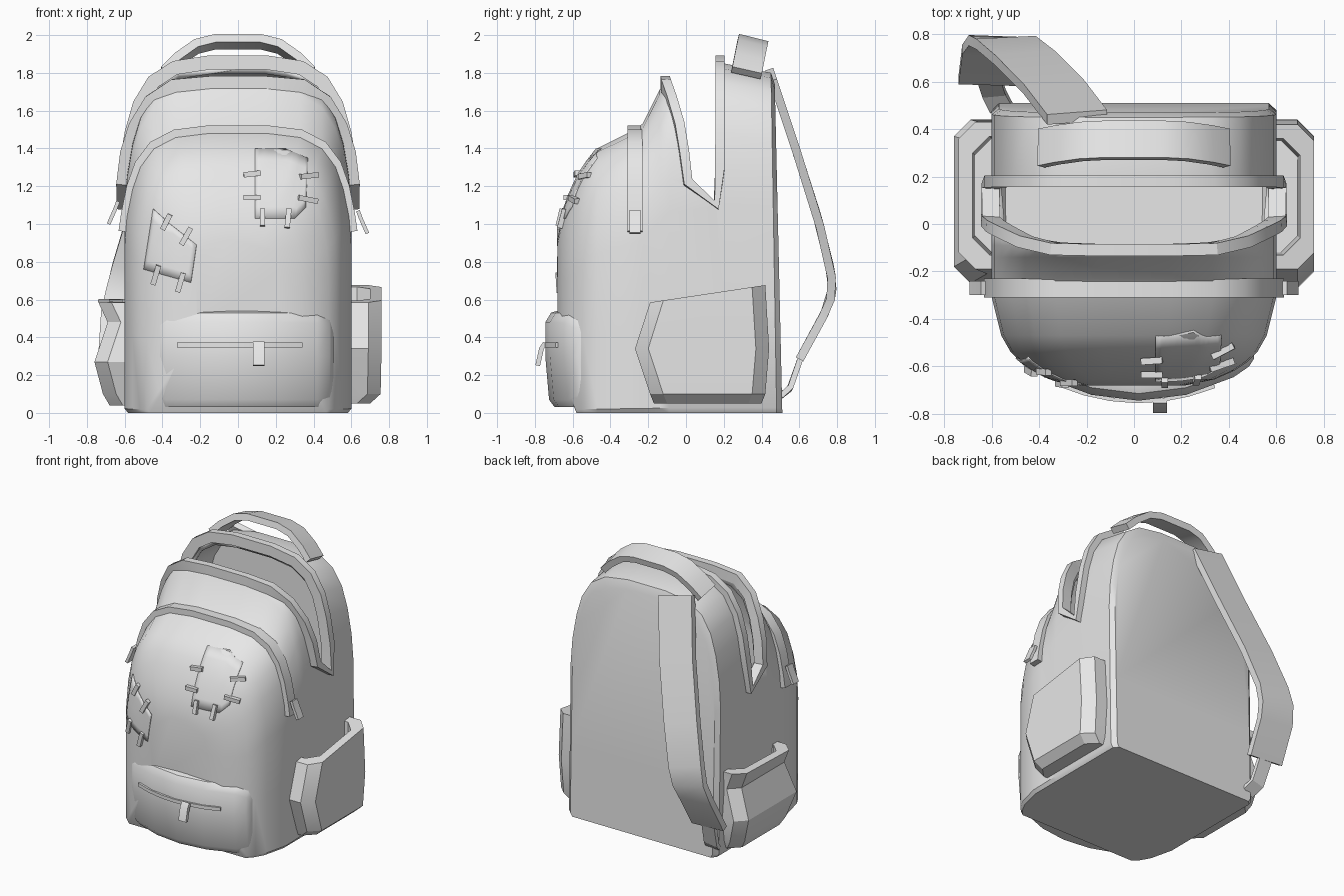
import bpy
import bmesh
from mathutils import Vector
from mathutils.bvhtree import BVHTree

cube = bpy.data.objects.get("Cube")
if cube:
    bpy.data.objects.remove(cube)

GREY = bpy.data.materials.new("grey_fabric")
GREY.use_nodes = True
GREY.diffuse_color = (0.8, 0.8, 0.8, 1)
for node in GREY.node_tree.nodes:
    if node.type == 'BSDF_PRINCIPLED':
        node.inputs["Base Color"].default_value = (0.8, 0.8, 0.8, 1)


def finish(bm, name, angle=0.5):
    """Turn a bmesh into a shaded grey object."""
    bmesh.ops.recalc_face_normals(bm, faces=bm.faces)
    mesh = bpy.data.meshes.new(name)
    bm.to_mesh(mesh)
    bm.free()
    mesh.materials.append(GREY)
    obj = bpy.data.objects.new(name, mesh)
    bpy.context.collection.objects.link(obj)
    bpy.ops.object.select_all(action='DESELECT')
    obj.select_set(True)
    bpy.context.view_layer.objects.active = obj
    bpy.ops.object.shade_smooth_by_angle(angle=angle)
    return obj


def loft(rings, closed=False):
    """Skin a row of equal-length rings, capping the ends unless closed."""
    bm = bmesh.new()
    rows = [[bm.verts.new(p) for p in ring] for ring in rings]
    n = len(rows[0])
    pairs = list(zip(rows, rows[1:])) + ([(rows[-1], rows[0])] if closed else [])
    for a, b in pairs:
        for i in range(n):
            j = (i + 1) % n
            bm.faces.new((a[i], a[j], b[j], b[i]))
    if not closed:
        bm.faces.new(rows[0])
        bm.faces.new(rows[-1])
    return bm


def strip(name, path, side, width, thick, closed=False):
    """Sweep a flat rectangle along a path; side is a vector or a function."""
    path = [Vector(p) for p in path]
    n = len(path)
    rings = []
    for i, p in enumerate(path):
        after = path[(i + 1) % n] if closed else path[min(i + 1, n - 1)]
        before = path[i - 1] if closed else path[max(i - 1, 0)]
        t = (after - before).normalized()
        s = Vector(side(p) if callable(side) else side)
        s = (s - t * s.dot(t)).normalized()
        u = t.cross(s) * thick / 2
        s = s * width / 2
        rings.append([p - s - u, p + s - u, p + s + u, p - s + u])
    return finish(loft(rings, closed), name)


# Arch cross-section, from the bottom corner up to the crown, mirrored
HALF = [(0.97, 0), (1, 0.015), (1, 0.3), (1, 0.6), (0.98, 0.7), (0.93, 0.8),
        (0.86, 0.88), (0.74, 0.945), (0.55, 0.985), (0.25, 1)]
ARCH = HALF + [(-x, z) for x, z in reversed(HALF)]


def arch(y, w, h, base=0.0, lean=0.0):
    return [(x * w, y - lean * z, base + z * (h - base)) for x, z in ARCH]


# Main bag body, from back panel to rounded front
sections = [(0.51, 0.57, 1.74, 0.0, 0.04), (0.48, 0.6, 1.8, 0.0, 0.03),
            (0.2, 0.6, 1.85), (-0.09, 0.6, 1.77), (-0.14, 0.6, 1.71),
            (-0.23, 0.6, 1.53), (-0.31, 0.6, 1.48), (-0.47, 0.56, 1.4),
            (-0.54, 0.52, 1.31), (-0.58, 0.48, 1.24, 0.0),
            (-0.62, 0.42, 1.15, 0.1), (-0.655, 0.34, 1.05, 0.22),
            (-0.68, 0.22, 0.92, 0.42)]
bm = loft([arch(*s) for s in sections])
bmesh.ops.recalc_face_normals(bm, faces=bm.faces)
surface = BVHTree.FromBMesh(bm)
bag_body = finish(bm, "bag_body", 0.6)

# Mouth notch and hollow inside
notch = [(-0.1, 2.2), (-0.1, 1.75), (-0.03, 1.5), (0, 1.22), (0.16, 1.1),
         (0.175, 1.2), (0.18, 2.2)]
mouth_cutter = finish(loft([[(x, y, z) for y, z in notch] for x in (-1, 1)]), "mouth_cutter")
hollow = [(-0.2, 0.55, 1.42, 0.05), (-0.12, 0.555, 1.68, 0.05),
          (0.19, 0.56, 1.8, 0.05), (0.42, 0.56, 1.76, 0.05)]
hollow_cutter = finish(loft([arch(*s) for s in hollow]), "hollow_cutter")
for cutter in (mouth_cutter, hollow_cutter):
    mod = bag_body.modifiers.new(cutter.name, 'BOOLEAN')
    mod.operation = 'DIFFERENCE'
    mod.solver = 'EXACT'
    mod.object = cutter
    bpy.ops.object.select_all(action='DESELECT')
    bpy.context.view_layer.objects.active = bag_body
    bag_body.select_set(True)
    bpy.ops.object.modifier_apply(modifier=mod.name)
for cutter in (mouth_cutter, hollow_cutter):
    bpy.data.objects.remove(cutter)

# Rim around the mouth: tall back arch, then the lower front lip
back_edge = [p for p in arch(0.18, 0.605, 1.855) if p[2] > 1.2]
lip = [(0.605, 0.16, 1.1), (0.605, 0.01, 1.22), (0.585, -0.01, 1.38),
       (0.54, -0.035, 1.52), (0.46, -0.075, 1.65), (0.34, -0.105, 1.73), (0.15, -0.11, 1.745)]
front_edge = [(-x, y, z) for x, y, z in lip] + lip[::-1]
strip("mouth_rim", back_edge + front_edge, lambda p: (p.x, 0, max(p.z - 1.1, 0)),
      0.075, 0.05, closed=True)

# Zip tape over the front compartment, with a pull at each end
tape = [p for p in arch(-0.27, 0.605, 1.495) if p[2] > 1.0]
tape = [(0.605, -0.27, 0.96)] + tape + [(-0.605, -0.27, 0.96)]
strip("front_zip_tape", tape, (0, 1, 0), 0.08, 0.055)
for label, sx, top in (("left", 1, 1.07), ("right", -1, 1.12)):
    strip(label + "_zip_pull", [(sx * 0.635, -0.27, top), (sx * 0.65, -0.27, top - 0.04),
                                (sx * 0.685, -0.27, top - 0.12)], (0, 1, 0), 0.06, 0.02)


# Front pocket, wrapped around the curved front
def pocket_y(x):
    return -0.745 + 0.62 * x * x


pocket = []
for x, low, high, depth in ((-0.485, 0.1, 0.46, 0.03), (-0.465, 0.05, 0.51, 0.01),
                            (-0.4, 0.03, 0.535, 0), (-0.2, 0.03, 0.54, 0), (0, 0.03, 0.54, 0),
                            (0.2, 0.03, 0.54, 0), (0.4, 0.03, 0.535, 0),
                            (0.465, 0.05, 0.51, 0.01), (0.485, 0.1, 0.46, 0.03)):
    y = pocket_y(x) + depth
    pocket.append([(x + 0.02, y + d, z) for d, z in
                   ((0.16, low), (0.05, low), (0.02, low + 0.04), (0, 0.3), (0, high - 0.06),
                    (0.03, high - 0.01), (0.06, high), (0.16, high))])
finish(loft(pocket), "front_pocket", 0.7)
slit = [(x / 100, pocket_y(x / 100 - 0.02) - 0.003, 0.36) for x in range(-32, 36, 11)]
strip("pocket_zip", slit, (0, 0, 1), 0.025, 0.015)
strip("pocket_zip_pull", [(0.11, -0.745, 0.37), (0.11, -0.765, 0.34), (0.11, -0.785, 0.25)],
      (1, 0, 0), 0.06, 0.025)


# Open side pockets, each a thick-walled cup against the body
def cup_ring(side, z, x, y0, y1, inset=0.0, tilt=0.0):
    x, y0, y1 = x - inset, y0 + inset, y1 - inset
    c = 0.07
    plan = [(0.575, y0), (x - c, y0), (x, y0 + c), (x, y1 - c), (x - c, y1), (0.575, y1)]
    return [(side * px, py, z + tilt * (py + 0.19)) for px, py in plan]


for label, side, tilt, levels in (
        ("left", 1, 0.15, [(0.05, 0.7, -0.17, 0.4), (0.1, 0.755, -0.19, 0.42),
                           (0.34, 0.76, -0.27, 0.44), (0.585, 0.76, -0.19, 0.42)]),
        ("right", -1, 0.03, [(0.04, 0.68, -0.17, 0.4), (0.1, 0.715, -0.19, 0.42),
                             (0.27, 0.76, -0.25, 0.44), (0.48, 0.69, -0.21, 0.42),
                             (0.585, 0.74, -0.19, 0.43)])):
    rings = [cup_ring(side, *lv) for lv in levels[:-1]]
    top = levels[-1]
    rings.append(cup_ring(side, *top, 0, tilt))
    rings.append(cup_ring(side, *top, 0.06, tilt))
    rings.append(cup_ring(side, 0.12, *top[1:], 0.07))
    finish(loft(rings), label + "_side_pocket")

# Carry handle
arc = [(0.39, 1.8), (0.32, 1.87), (0.22, 1.94), (0.12, 1.965)]
arc = arc + [(-x, z) for x, z in reversed(arc)]
strip("carry_handle", [(x, 0.32 + 0.2 * (z - 1.8), z) for x, z in arc],
      (0, 1, -0.25), 0.16, 0.045)

# Single shoulder strap with its narrow lower webbing
strip("shoulder_strap", [(-0.24, 0.45, 1.79), (-0.34, 0.58, 1.4), (-0.46, 0.7, 1.02),
                         (-0.54, 0.765, 0.75), (-0.57, 0.77, 0.63), (-0.595, 0.73, 0.52),
                         (-0.61, 0.605, 0.29)], (1, 0, 0), 0.26, 0.045)
strip("strap_webbing", [(-0.61, 0.61, 0.3), (-0.59, 0.55, 0.13), (-0.56, 0.49, 0.08)],
      (1, 0, 0), 0.1, 0.03)


# Sewn patches and stitches laid on the curved front
def on_front(x, z, lift):
    hit = surface.ray_cast(Vector((x, -2, z)), Vector((0, 1, 0)))[0]
    return Vector((x, (hit.y if hit else -0.5) - lift, z))


def patch(name, outline):
    bm = bmesh.new()
    bm.faces.new([bm.verts.new((x, 0, z)) for x, z in outline])
    bmesh.ops.triangulate(bm, faces=bm.faces)
    bmesh.ops.subdivide_edges(bm, edges=bm.edges, cuts=5, use_grid_fill=True)
    for v in bm.verts:
        v.co = on_front(v.co.x, v.co.z, 0.007)
    bm.normal_update()
    if sum(f.normal.y for f in bm.faces) > 0:
        bmesh.ops.reverse_faces(bm, faces=bm.faces)
    obj = finish(bm, name)
    mod = obj.modifiers.new("thickness", 'SOLIDIFY')
    mod.thickness = 0.008


patch("upper_patch", [(0.09, 1.4), (0.25, 1.4), (0.37, 1.35), (0.36, 1.09), (0.3, 1.03), (0.09, 1.03)])
patch("lower_patch", [(-0.45, 1.08), (-0.36, 1.0), (-0.22, 0.89), (-0.25, 0.69), (-0.5, 0.76)])
stitches = [(0.03, 1.26, 0.12, 1.27), (0.03, 1.14, 0.12, 1.14), (0.33, 1.25, 0.42, 1.26),
            (0.32, 1.14, 0.42, 1.12), (0.13, 0.99, 0.13, 1.08), (0.26, 0.98, 0.27, 1.08),
            (-0.4, 0.97, -0.36, 1.05), (-0.3, 0.89, -0.25, 0.98),
            (-0.45, 0.68, -0.42, 0.78), (-0.32, 0.64, -0.29, 0.74)]
for i, (x0, z0, x1, z1) in enumerate(stitches):
    a, b = on_front(x0, z0, 0.012), on_front(x1, z1, 0.012)
    across = (b - a).cross(Vector((0, 1, 0)))
    strip("stitch_%d" % (i + 1), [a, b], across, 0.028, 0.028)
